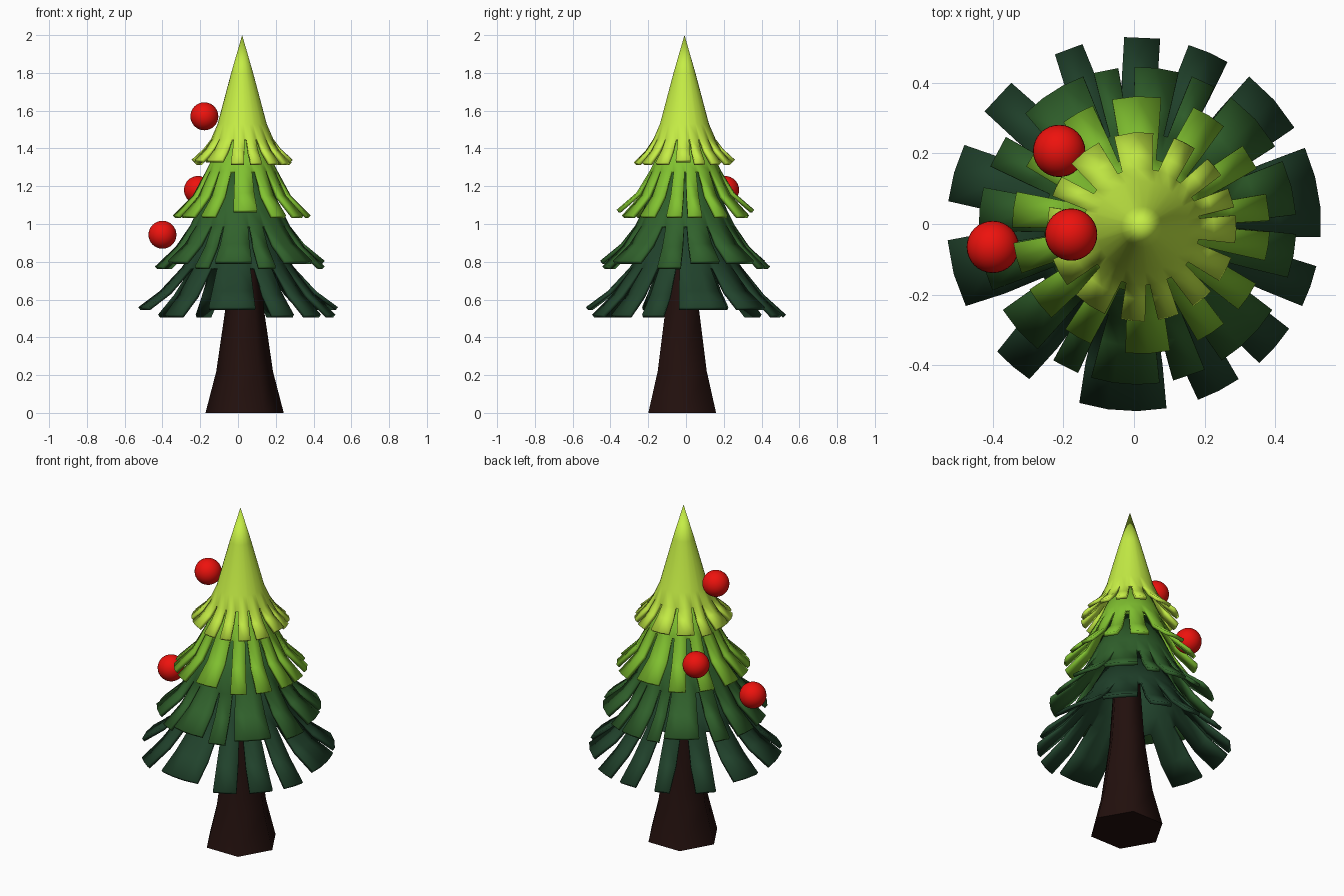
import bpy, bmesh
from math import radians, sin, cos, ceil

if "Cube" in bpy.data.objects:
    bpy.data.objects.remove(bpy.data.objects["Cube"])


def material(name, rgb):
    m = bpy.data.materials.new(name)
    m.diffuse_color = (*rgb, 1)
    m.use_nodes = True
    m.node_tree.nodes["Principled BSDF"].inputs["Base Color"].default_value = m.diffuse_color
    return m


def finish(name, bm, mat, angle):
    me = bpy.data.meshes.new(name)
    bm.to_mesh(me)
    bm.free()
    ob = bpy.data.objects.new(name, me)
    bpy.context.collection.objects.link(ob)
    me.materials.append(mat)
    bpy.ops.object.select_all(action='DESELECT')
    ob.select_set(True)
    bpy.context.view_layer.objects.active = ob
    bpy.ops.object.shade_smooth_by_angle(angle=radians(angle))
    return ob


def tier(name, center, profile, slot_row, wide_lift, flaps, rgb):
    """Flared skirt whose lower rows are split into hanging flaps."""
    # columns: (angle at tip, angle at slot top, tip lift, slot follows)
    cols = []
    n = len(flaps)
    for k, (a, b) in enumerate(flaps):
        gap_l = (a - flaps[k - 1][1]) % 360
        gap_r = (flaps[(k + 1) % n][0] - b) % 360
        a2, b2 = a - gap_l * 0.27, b + gap_r * 0.27
        lift = wide_lift if b - a > 16.5 else 0
        seg = max(1, ceil((b - a) / 12))
        for s in range(seg + 1):
            t = s / seg
            cols.append((a + (b - a) * t, a2 + (b2 - a2) * t, lift, s == seg))
    bm = bmesh.new()
    last = len(profile) - 1
    grid = []
    for i, (r, z) in enumerate(profile):
        t = max(0, (i - slot_row) / (last - slot_row))
        ring = []
        for tip, top, lift, _ in cols:
            ang = radians(top + (tip - top) * t)
            ring.append(bm.verts.new((center[0] + r * cos(ang), center[1] + r * sin(ang),
                                      z + lift * t)))
        grid.append(ring)
    for j, col in enumerate(cols):
        q = (j + 1) % len(cols)
        for i in range(slot_row if col[3] else last):
            bm.faces.new((grid[i][j], grid[i + 1][j], grid[i + 1][q], grid[i][q]))
    if profile[0][0] == 0:
        bmesh.ops.remove_doubles(bm, verts=grid[0], dist=0.0005)
    ob = finish(name, bm, material(name + "_green", rgb), 40)
    mod = ob.modifiers.new("thickness", 'SOLIDIFY')
    mod.thickness = 0.02
    mod.offset = -1


# foliage tiers, top to bottom
tier("top_foliage", (0.022, -0.008),
     [(0, 2.0), (0.058, 1.8), (0.13, 1.53), (0.165, 1.45), (0.205, 1.39), (0.268, 1.325)], 3, 0.015,
     [(-192, -168), (-160, -142), (-134, -113), (-103, -88), (-80, -67), (-57, -43),
      (-35, -19), (-10, 7), (12, 24), (33, 46), (56, 70), (83, 107), (117, 138), (148, 161)],
     (0.56, 0.85, 0.06))
tier("upper_foliage", (0.02, -0.003),
     [(0.09, 1.52), (0.165, 1.33), (0.19, 1.28), (0.26, 1.15), (0.365, 1.045)], 2, 0.03,
     [(-172, -158), (-150, -134), (-126, -113), (-97, -77), (-64, -50), (-41, -27),
      (-16, -3), (2, 14), (26, 38), (50, 66), (81, 103), (112, 127), (140, 153), (165, 181)],
     (0.22, 0.54, 0.03))
tier("lower_foliage", (0.01, -0.005),
     [(0.12, 1.3), (0.22, 1.08), (0.265, 0.99), (0.34, 0.88), (0.45, 0.775)], 2, 0.03,
     [(-172, -156), (-148, -129), (-122, -112), (-107, -82), (-77, -65), (-58, -32),
      (-19, -3), (4, 24), (30, 54), (61, 70), (75, 91), (97, 106),
      (110, 135), (146, 158), (166, 182)],
     (0.03, 0.12, 0.025))
tier("bottom_foliage", (0, 0),
     [(0.14, 1.05), (0.25, 0.84), (0.298, 0.77), (0.415, 0.625), (0.53, 0.52)], 2, 0.04,
     [(-175, -154), (-137, -124), (-107, -80), (-70, -56), (-48, -34), (-26, -13),
      (-4, 24), (31, 52), (60, 73), (82, 93), (106, 115), (131, 143), (155, 173)],
     (0.015, 0.055, 0.025))

# hexagonal flared trunk
bm = bmesh.new()
rings = [[bm.verts.new((0.035 + r * cos(radians(60 * k)), -0.02 + r * sin(radians(60 * k)), z))
          for k in range(6)] for r, z in [(0.207, 0), (0.15, 0.22), (0.102, 0.55), (0.075, 0.95)]]
for lo, hi in zip(rings, rings[1:]):
    for k in range(6):
        bm.faces.new((lo[k], lo[(k + 1) % 6], hi[(k + 1) % 6], hi[k]))
bm.faces.new(rings[0][::-1])
bm.faces.new(rings[-1])
finish("trunk", bm, material("bark", (0.016, 0.005, 0.004)), 65)

# red ball ornaments
red = material("ornament_red", (0.85, 0.006, 0.004))
for i, pos in enumerate([(-0.178, -0.03, 1.57), (-0.212, 0.207, 1.18), (-0.40, -0.065, 0.943)]):
    bm = bmesh.new()
    bmesh.ops.create_uvsphere(bm, u_segments=32, v_segments=16, radius=0.074)
    bmesh.ops.translate(bm, verts=bm.verts, vec=pos)
    finish(f"ornament_{i + 1}", bm, red, 40)
